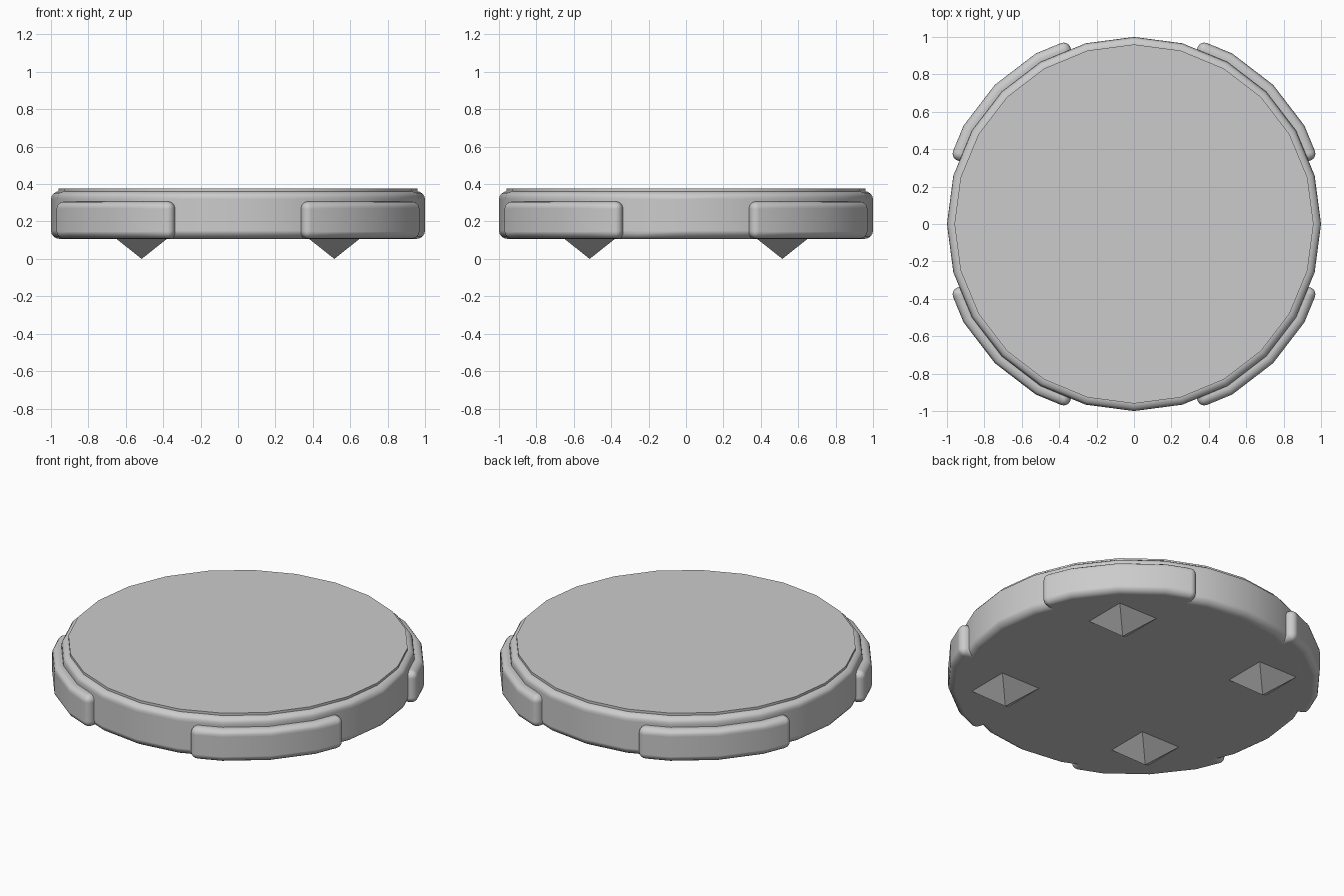
import bpy, bmesh
from math import sin, cos, radians, pi

if "Cube" in bpy.data.objects:
    bpy.data.objects.remove(bpy.data.objects["Cube"])

SIDES = 24


def add_prism(name, outline, z0, z1, bevel=0.0):
    """Extrude a flat outline upwards, then optionally round its edges."""
    bm = bmesh.new()
    base = bm.faces.new([bm.verts.new((x, y, z0)) for x, y in outline])
    ext = bmesh.ops.extrude_face_region(bm, geom=[base], use_keep_orig=True)
    top = [g for g in ext["geom"] if isinstance(g, bmesh.types.BMVert)]
    bmesh.ops.translate(bm, verts=top, vec=(0, 0, z1 - z0))
    bmesh.ops.recalc_face_normals(bm, faces=bm.faces)
    mesh = bpy.data.meshes.new(name)
    bm.to_mesh(mesh)
    bm.free()
    obj = bpy.data.objects.new(name, mesh)
    bpy.context.collection.objects.link(obj)
    bpy.ops.object.select_all(action='DESELECT')
    obj.select_set(True)
    bpy.context.view_layer.objects.active = obj
    bpy.ops.object.shade_smooth_by_angle(angle=radians(35))
    if bevel:
        mod = obj.modifiers.new("rounded_edges", 'BEVEL')
        mod.width = bevel
        mod.segments = 4
        mod.limit_method = 'ANGLE'
        mod.angle_limit = radians(30)
        mod.harden_normals = True
    return obj


def ring(radius):
    return [(radius * cos(2 * pi * i / SIDES), radius * sin(2 * pi * i / SIDES))
            for i in range(SIDES)]


# Rounded disc and thin plate on top
add_prism("base_disc", ring(1.0), 0.107, 0.362, 0.045)
add_prism("top_plate", ring(0.96), 0.352, 0.376)

# Outer pads follow the facets of the disc, their ends lie mid facet
PAD_ANGLES = (-25.2, -15, 0, 15, 25.2)


def pad_point(radius, a, mid):
    if abs(a) > 15:
        radius *= cos(radians(7.5)) / cos(radians(abs(a) - 22.5))
    return radius * cos(radians(mid + a)), radius * sin(radians(mid + a))


for i in range(4):
    mid = 45 + 90 * i
    outline = [pad_point(1.052, a, mid) for a in PAD_ANGLES]
    outline += [pad_point(0.9, a, mid) for a in reversed(PAD_ANGLES)]
    add_prism(f"side_pad_{i + 1}", outline, 0.108, 0.307, 0.04)

# Pyramid feet pointing down
for i, (sx, sy) in enumerate(((1, 1), (-1, 1), (-1, -1), (1, -1))):
    depth = 0.115
    bpy.ops.mesh.primitive_cone_add(
        vertices=4, radius1=0, radius2=0.145 * 2 ** 0.5, depth=depth,
        location=(0.515 * sx, 0.515 * sy, depth / 2), rotation=(0, 0, pi / 4))
    bpy.context.object.name = f"foot_spike_{i + 1}"
